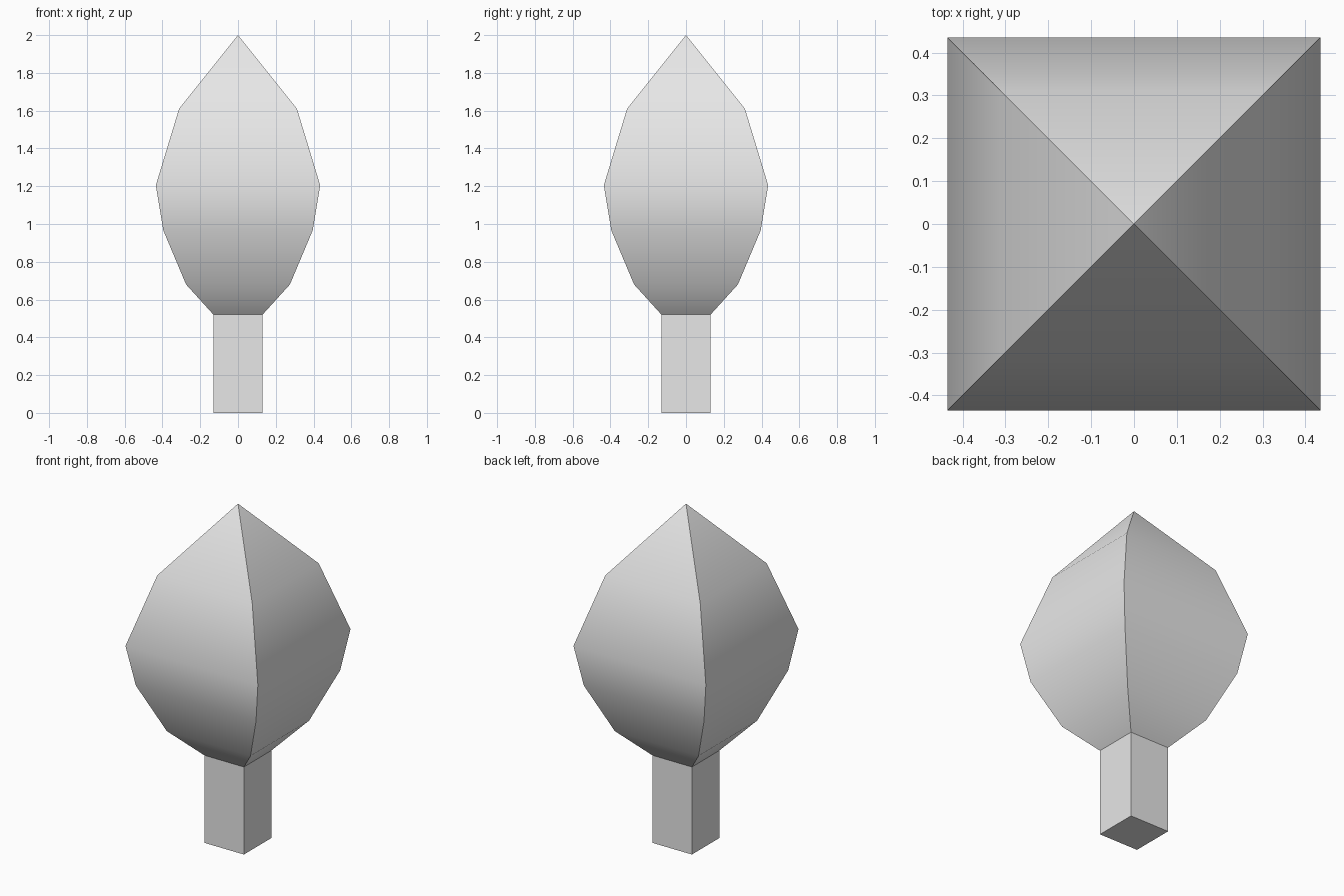
import bpy
import bmesh
import math

cube = bpy.data.objects.get("Cube")
if cube:
    bpy.data.objects.remove(cube, do_unlink=True)

grey = bpy.data.materials.new("plain_grey")
grey.use_nodes = True
colour = (0.8, 0.8, 0.8, 1)
grey.diffuse_color = colour
grey.node_tree.nodes["Principled BSDF"].inputs["Base Color"].default_value = colour


def square_loft(name, profile):
    """Stack square rings of (half width, height); zero width makes a point."""
    bm = bmesh.new()
    rings = []
    for w, z in profile:
        corners = [(-w, -w), (w, -w), (w, w), (-w, w)] if w else [(0, 0)]
        rings.append([bm.verts.new((x, y, z)) for x, y in corners])
    for low, high in zip(rings, rings[1:]):
        for i in range(4):
            j = (i + 1) % 4
            upper = [high[j], high[i]] if len(high) > 1 else [high[0]]
            bm.faces.new([low[i], low[j]] + upper)
    # Close the flat ends
    for ring in (rings[0], rings[-1]):
        if len(ring) > 1:
            bm.faces.new(ring)
    bmesh.ops.recalc_face_normals(bm, faces=bm.faces)
    mesh = bpy.data.meshes.new(name)
    bm.to_mesh(mesh)
    bm.free()
    mesh.materials.append(grey)
    obj = bpy.data.objects.new(name, mesh)
    bpy.context.collection.objects.link(obj)
    bpy.ops.object.select_all(action="DESELECT")
    obj.select_set(True)
    bpy.context.view_layer.objects.active = obj
    bpy.ops.object.shade_smooth_by_angle(angle=math.radians(30))
    return obj


# Square trunk
TRUNK_TOP = 0.52
square_loft("trunk", [(0.13, 0), (0.13, TRUNK_TOP)])

# Four-sided crown, smooth up each side and creased at the corners
square_loft("crown", [(0.13, TRUNK_TOP), (0.275, 0.68), (0.395, 0.965),
                      (0.435, 1.205), (0.312, 1.61), (0, 2)])
